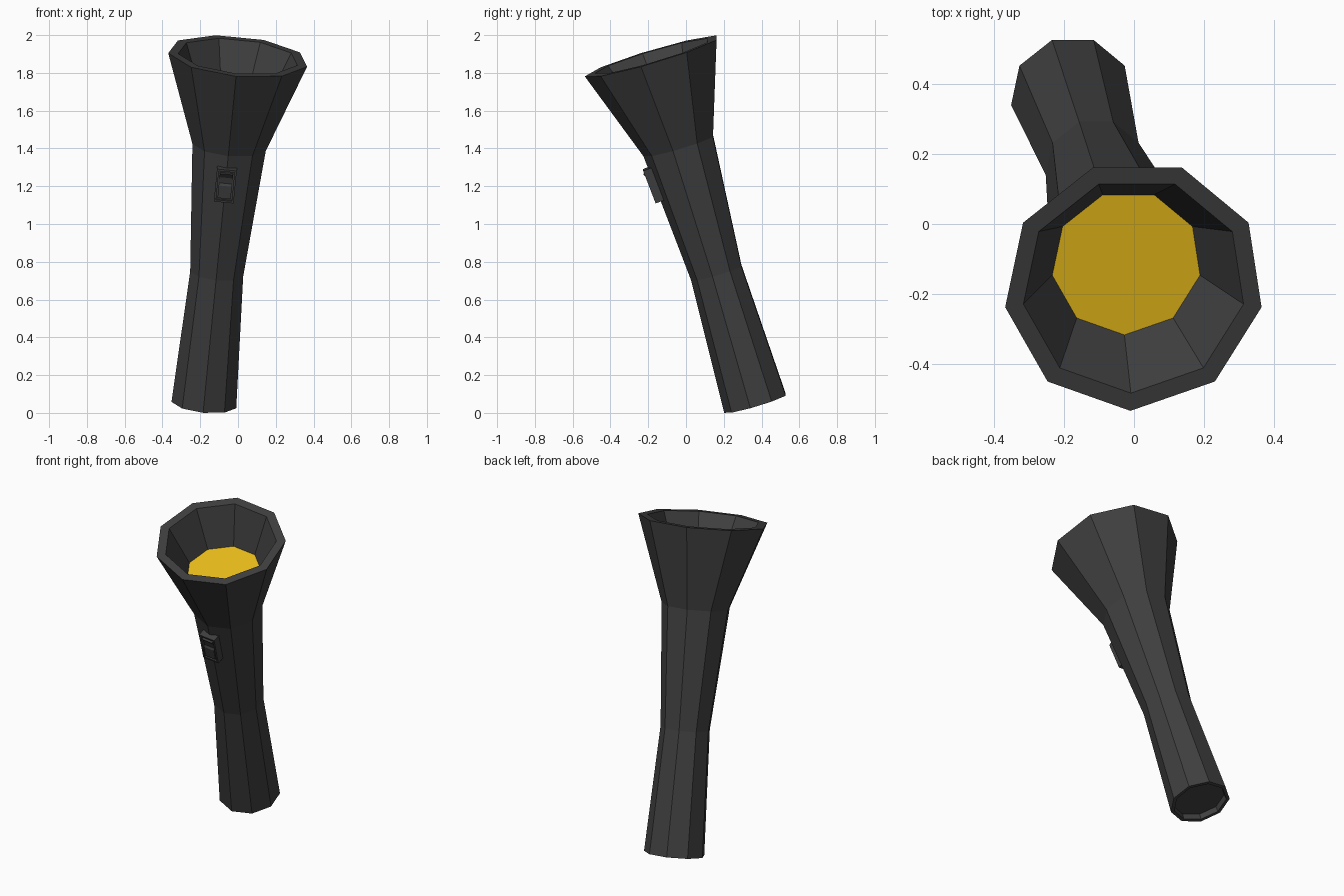
import bpy, math
from mathutils import Matrix, Vector

if "Cube" in bpy.data.objects:
    bpy.data.objects.remove(bpy.data.objects["Cube"])

SIDES = 9

# Tilted frame: local z runs along the torch, local x faces the front
base = Vector((-0.18, 0.37, 0.05))
axis = (Vector((0, -0.176, 1.887)) - base).normalized()
v = axis.cross(Vector((0, -1, 0))).normalized()
u = v.cross(axis)
FRAME = Matrix((u, v, axis)).transposed().to_4x4()
FRAME.translation = base


def material(name, rgb):
    m = bpy.data.materials.new(name)
    m.diffuse_color = (*rgb, 1)
    m.use_nodes = True
    m.node_tree.nodes["Principled BSDF"].inputs["Base Color"].default_value = m.diffuse_color
    return m


BLACK = material("dark_plastic", (0.05, 0.05, 0.05))
YELLOW = material("yellow_lens", (0.83, 0.51, 0.01))


def add(name, verts, faces, matrix, mat):
    me = bpy.data.meshes.new(name)
    me.from_pydata(verts, [], faces)
    me.transform(matrix)
    me.materials.append(mat)
    ob = bpy.data.objects.new(name, me)
    bpy.context.collection.objects.link(ob)
    return ob


def loft(rings, cap_start=False, cap_end=False):
    """Join equal-length vertex rings with quads."""
    n = len(rings[0])
    verts = [p for ring in rings for p in ring]
    faces = []
    for k in range(len(rings) - 1):
        for i in range(n):
            j = (i + 1) % n
            faces.append((k * n + i, k * n + j, (k + 1) * n + j, (k + 1) * n + i))
    if cap_start:
        faces.append(tuple(reversed(range(n))))
    if cap_end:
        faces.append(tuple(range((len(rings) - 1) * n, len(rings) * n)))
    return verts, faces


def circle(r, z):
    return [(r * math.cos(2 * math.pi * i / SIDES), r * math.sin(2 * math.pi * i / SIDES), z)
            for i in range(SIDES)]


def rect(w, h, n):
    return [(n, -w / 2, -h / 2), (n, w / 2, -h / 2), (n, w / 2, h / 2), (n, -w / 2, h / 2)]


# Body: recessed tail, waisted grip, flared head and inner reflector
profile = [(0.152, 0.035), (0.155, 0.0), (0.175, 0.0), (0.143, 0.725), (0.198, 1.43),
           (0.375, 1.925), (0.322, 1.925), (0.216, 1.695)]
add("torch_body", *loft([circle(r, z) for r, z in profile], cap_start=True), FRAME, BLACK)

# Lens: flat disc at the bottom of the reflector
add("lens", circle(0.216, 1.695), [tuple(range(SIDES))], FRAME, YELLOW)

# Switch: recessed frame seated on the front ridge of the grip
SWITCH = FRAME @ Matrix.Translation((0.185, 0, 1.27)) @ Matrix.Rotation(math.atan2(0.055, 0.705), 4, 'Y')
add("switch_frame", *loft([rect(0.105, 0.185, -0.022), rect(0.105, 0.185, 0.028),
                           rect(0.083, 0.163, 0.028), rect(0.083, 0.163, 0.012)],
                          cap_start=True, cap_end=True), SWITCH, BLACK)

# Slider: stepped thumb piece, side profile (n, h) extruded across the width
side = [(0.01, -0.07), (0.028, -0.07), (0.026, 0.0), (0.018, 0.012), (0.02, 0.045), (0.034, 0.07), (0.01, 0.07)]
add("switch_slider", *loft([[(n, s * 0.035, h) for n, h in side] for s in (1, -1)],
                           cap_start=True, cap_end=True), SWITCH, BLACK)
